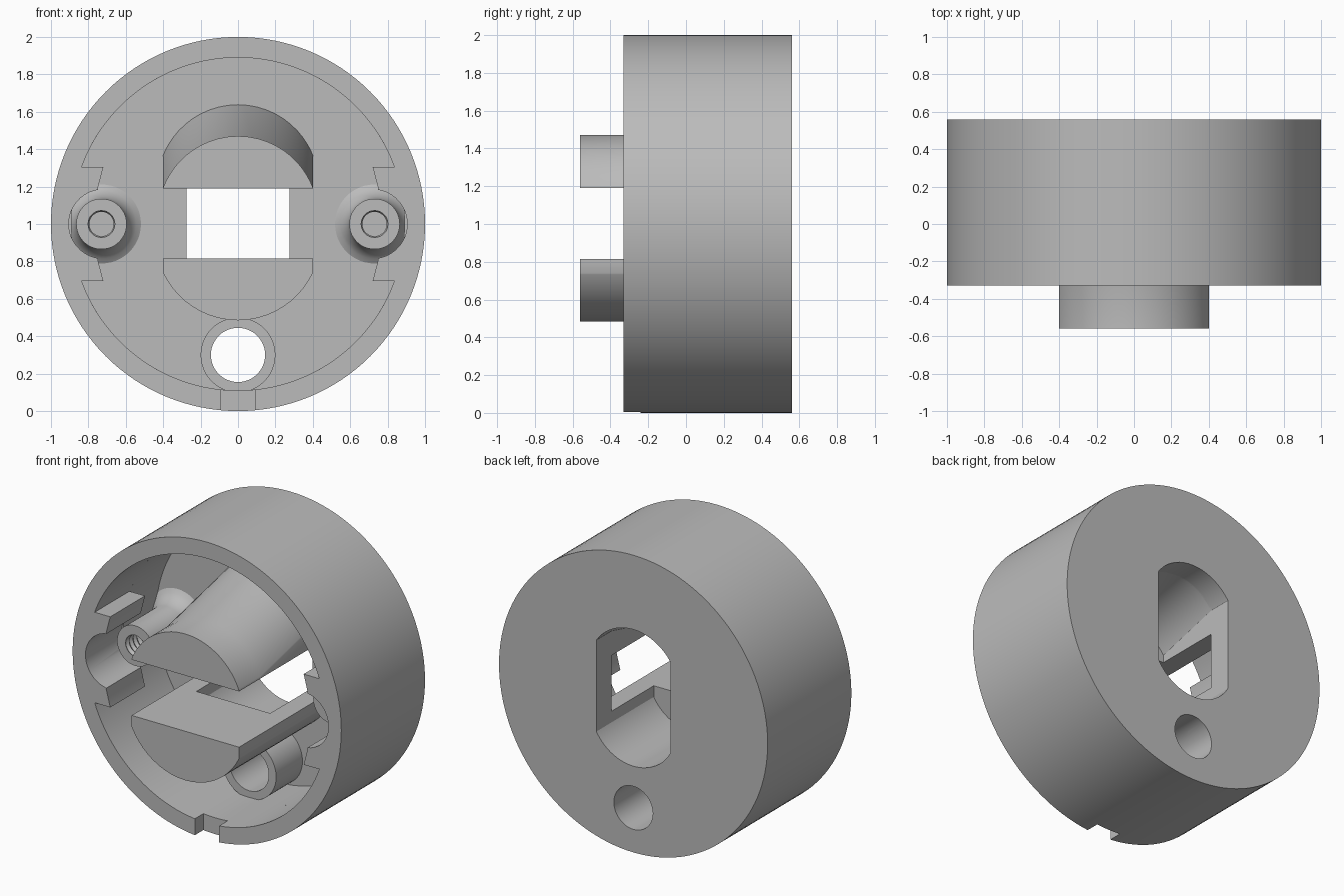
import bpy, bmesh
from math import sin, cos, radians, pi

old = bpy.data.objects.get("Cube")
if old:
    bpy.data.objects.remove(old)

grey = bpy.data.materials.new("plain grey")
grey.use_nodes = True
COLOUR = (0.5, 0.5, 0.5, 1)
grey.diffuse_color = COLOUR
grey.node_tree.nodes["Principled BSDF"].inputs["Base Color"].default_value = COLOUR


def arc(cx, cz, r, a, b, n):
    return [(cx + r * cos(radians(a + (b - a) * i / n)),
             cz + r * sin(radians(a + (b - a) * i / n))) for i in range(n + 1)]


def circle(r, cx=0, cz=1, n=48):
    return arc(cx, cz, r, 0, 360, n)[:-1]


def dome(half, flat, side, top, n=24):
    """Straight edge at flat, short sides up to side, then an arc peaking at top."""
    rise = top - side
    r = (half * half + rise * rise) / (2 * abs(rise))
    sign = 1 if rise > 0 else -1
    pts = [(-half, flat)]
    for i in range(n + 1):
        x = -half * cos(pi * i / n)
        pts.append((x, top - sign * (r - (r * r - x * x) ** 0.5)))
    return pts + [(half, flat)]


def loft(name, *sections):
    """Solid through outlines (x, z) placed at successive y values."""
    bm = bmesh.new()
    rings = [[bm.verts.new((x, y, z)) for x, z in pts] for y, pts in sections]
    n = len(rings[0])
    for a, b in zip(rings, rings[1:]):
        for i in range(n):
            j = (i + 1) % n
            bm.faces.new((a[i], a[j], b[j], b[i]))
    bm.faces.new(rings[0])
    bm.faces.new(rings[-1])
    bmesh.ops.recalc_face_normals(bm, faces=bm.faces)
    mesh = bpy.data.meshes.new(name)
    bm.to_mesh(mesh)
    bm.free()
    mesh.materials.append(grey)
    ob = bpy.data.objects.new(name, mesh)
    bpy.context.collection.objects.link(ob)
    return ob


def cut(cutter, *targets):
    for ob in targets:
        mod = ob.modifiers.new("cut", 'BOOLEAN')
        mod.operation = 'DIFFERENCE'
        mod.solver = 'EXACT'
        mod.object = cutter
        bpy.context.view_layer.objects.active = ob
        bpy.ops.object.modifier_apply(modifier=mod.name)
    bpy.data.objects.remove(cutter)


FRONT, BACK, FLOOR, TAB = -0.33, 0.56, 0.40, 0.04
POST_X = 0.73

# Round housing
housing = loft("housing", (FRONT, circle(1, n=128)), (BACK, circle(1, n=128)))

# Front recess leaves the side tabs and their round pockets
half = (arc(0, 0, 0.89, 20, 160, 48)
        + [(-0.72, 0.305), (-0.75, 0.19)]
        + arc(-0.72, 0, 0.185, 99, 261, 20)
        + [(-0.75, -0.19), (-0.72, -0.305)])
outline = [(x, z + 1) for x, z in half] + [(-x, 1 - z) for x, z in half]
cut(loft("recess", (-0.5, outline), (TAB + 0.01, outline)), housing)
cut(loft("rear_recess", (TAB, circle(0.89, n=128)), (FLOOR, circle(0.89, n=128))), housing)

# Rim notch at the bottom
notch = [(-0.09, -0.1), (0.09, -0.1), (0.09, 0.16), (-0.09, 0.16)]
cut(loft("notch", (-0.5, notch), (FRONT + 0.09, notch)), housing)

# Window through the back plate, rounded above and below
window = dome(0.275, 1, 1.355, 1.5)[1:-1] + dome(0.275, 1, 0.74, 0.58)[1:-1][::-1]
cut(loft("window", (FLOOR - 0.1, window), (0.7, window)), housing)

# Cable tube with its hole through the back plate
tube = loft("cable_tube", (0.12, circle(0.2, 0, 0.3)), (FLOOR + 0.02, circle(0.2, 0, 0.3)))
cut(loft("cable_hole", (0, circle(0.145, 0, 0.3)), (0.7, circle(0.145, 0, 0.3))), housing, tube)

# Lower hollow boss
lower = dome(0.4, 0.815, 0.74, 0.485)
lower_boss = loft("lower_boss", (-0.56, lower), (FLOOR + 0.01, lower))
hollow = dome(0.275, 0.95, 0.74, 0.58)
cut(loft("lower_hollow", (-0.05, hollow), (0.7, hollow)), lower_boss)

# Upper hollow boss, widening towards the back plate
tip = dome(0.4, 1.19, 1.195, 1.47)
upper_boss = loft("upper_boss", (-0.56, tip), (FRONT, tip),
                  (FLOOR + 0.01, dome(0.4, 1.19, 1.37, 1.64)))
cut(loft("upper_hollow", (-0.05, dome(0.275, 1.05, 1.24, 1.39)),
         (FLOOR, dome(0.275, 1.05, 1.355, 1.5)),
         (0.7, dome(0.275, 1.05, 1.355, 1.5))), upper_boss)

# Screw posts with flared feet and grooved bores
parts = [housing, tube, lower_boss, upper_boss]
for side, sx in (("left", 1), ("right", -1)):
    x = sx * POST_X
    flare = [(-0.05, 0.135), (0.29, 0.135), (0.33, 0.145), (0.36, 0.163),
             (0.385, 0.185), (FLOOR + 0.005, 0.22)]
    post = loft(side + "_screw_post", *[(y, circle(r, x)) for y, r in flare])
    bore = [(-0.08 + 0.02 * i, 0.065 if i % 2 else 0.078) for i in range(18)]
    cut(loft("bore", *[(y, circle(r, x, n=32)) for y, r in bore]), post)
    parts.append(post)

# Smooth shading with sharp edges kept
bpy.ops.object.select_all(action='DESELECT')
for ob in parts:
    ob.select_set(True)
bpy.context.view_layer.objects.active = housing
bpy.ops.object.shade_smooth_by_angle(angle=radians(30))
